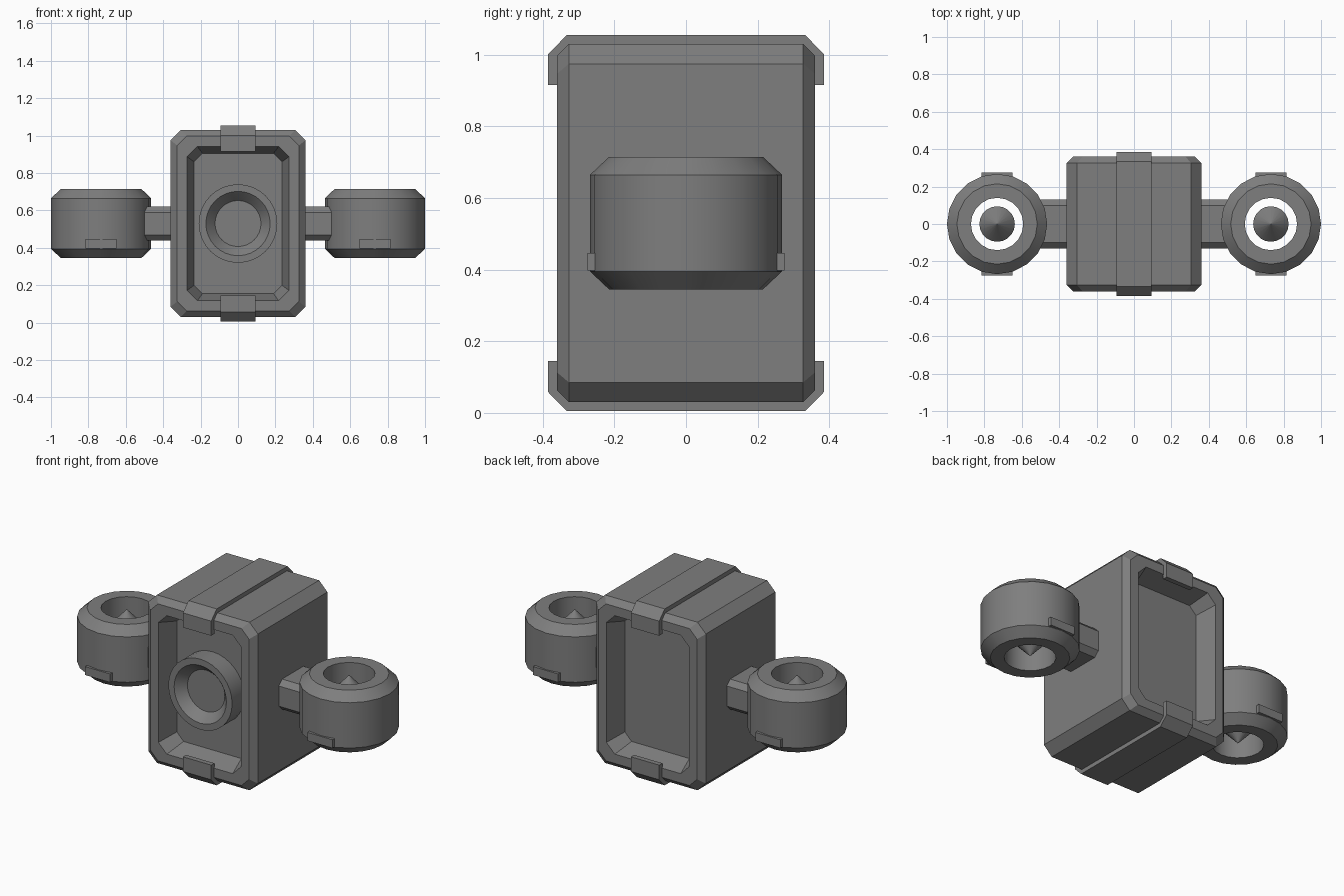
import bpy, bmesh, math
from mathutils import Matrix, Vector

if "Cube" in bpy.data.objects:
    bpy.data.objects.remove(bpy.data.objects["Cube"])

grey = bpy.data.materials.new("dark grey")
grey.diffuse_color = (0.21, 0.21, 0.21, 1)
grey.use_nodes = True
grey.node_tree.nodes["Principled BSDF"].inputs["Base Color"].default_value = grey.diffuse_color
CZ = 0.53  # height of the body centre


def finish(name, bm, smooth=False):
    bmesh.ops.recalc_face_normals(bm, faces=bm.faces)
    me = bpy.data.meshes.new(name)
    bm.to_mesh(me)
    bm.free()
    me.materials.append(grey)
    ob = bpy.data.objects.new(name, me)
    bpy.context.collection.objects.link(ob)
    if smooth:
        bpy.ops.object.select_all(action='DESELECT')
        ob.select_set(True)
        bpy.context.view_layer.objects.active = ob
        bpy.ops.object.shade_smooth_by_angle(angle=math.radians(30))
    return ob


def octagon(hw, hh, c):
    """Rectangle with cut corners."""
    return [(hw, -hh + c), (hw, hh - c), (hw - c, hh), (-hw + c, hh),
            (-hw, hh - c), (-hw, -hh + c), (-hw + c, -hh), (hw - c, -hh)]


def loft(name, rings, closed=False, smooth=False):
    """Skin a row of equal-length point loops; cap the ends or join them."""
    bm = bmesh.new()
    loops = [[bm.verts.new(p) for p in r] for r in rings]
    pairs = list(zip(loops, loops[1:]))
    if closed:
        pairs.append((loops[-1], loops[0]))
    else:
        bm.faces.new(loops[0])
        bm.faces.new(loops[-1])
    for a, b in pairs:
        for i in range(len(a)):
            j = (i + 1) % len(a)
            bm.faces.new((a[i], a[j], b[j], b[i]))
    return finish(name, bm, smooth)


def lathe(name, profile, n, centre, closed=False, along_y=False):
    """Spin (radius, height) points around z, or around y."""
    rings = []
    for r, h in profile:
        ring = []
        for i in range(n):
            a = 2 * math.pi * i / n
            u, v = r * math.cos(a), r * math.sin(a)
            ring.append(Vector(centre) + Vector((u, h, v) if along_y else (u, v, h)))
        rings.append(ring)
    return loft(name, rings, closed, True)


def box(name, lo, hi):
    bm = bmesh.new()
    size = [b - a for a, b in zip(lo, hi)]
    mid = [(a + b) / 2 for a, b in zip(lo, hi)]
    bmesh.ops.create_cube(bm, size=1, matrix=Matrix.Translation(mid) @ Matrix.Diagonal((*size, 1)))
    return finish(name, bm)


# Body: cut-corner box with a recess in the front and the back
half = [(-0.24, 0.235, 0.375, 0.045), (-0.36, 0.272, 0.412, 0.055),
        (-0.36, 0.325, 0.467, 0.05), (-0.327, 0.36, 0.50, 0.055)]
sections = half + [(-y, w, h, c) for y, w, h, c in reversed(half)]
loft("body", [[(x, y, z + CZ) for x, z in octagon(w, h, c)] for y, w, h, c in sections])

# Round socket in the front recess
lathe("front_socket", [(0.21, -0.23), (0.21, -0.355), (0.172, -0.355), (0.162, -0.345),
                       (0.123, -0.30)], 32, (0, 0, CZ), along_y=True)

# Bands clipped over the top and the bottom
outer = [(-0.385, 0.385), (-0.385, 0.472), (-0.333, 0.525)]
inner = [(-0.355, 0.385), (-0.355, 0.465), (-0.325, 0.495)]
band = outer + [(-y, z) for y, z in reversed(outer)]
band += [(-y, z) for y, z in inner] + list(reversed(inner))
for name, s in (("top_band", 1), ("bottom_band", -1)):
    loft(name, [[(x, y, CZ + s * z) for y, z in band] for x in (-0.093, 0.093)])

for side, s in (("right", 1), ("left", -1)):
    cx = s * 0.732
    # Arm joining the body and the pod
    loft(side + "_arm", [[(s * x, y, z + CZ) for y, z in octagon(0.13, 0.09, 0.03)]
                         for x in (0.34, 0.56)])
    # Hollow pod with bevelled rims
    lathe(side + "_pod", [(0.215, 0.345), (0.268, 0.395), (0.268, 0.665), (0.215, 0.715),
                          (0.14, 0.715), (0.14, 0.345)], 20, (cx, 0, 0), closed=True)
    # Pointed core inside the pod
    lathe(side + "_core", [(0.001, 0.355), (0.095, 0.455), (0.095, 0.605), (0.001, 0.705)],
          20, (cx, 0, 0))
    # Small tabs on the pod's front and back
    for end, y0, y1 in (("front", -0.275, -0.24), ("back", 0.24, 0.275)):
        box(f"{side}_pod_{end}_tab", (cx - 0.083, y0, 0.397), (cx + 0.083, y1, 0.447))
